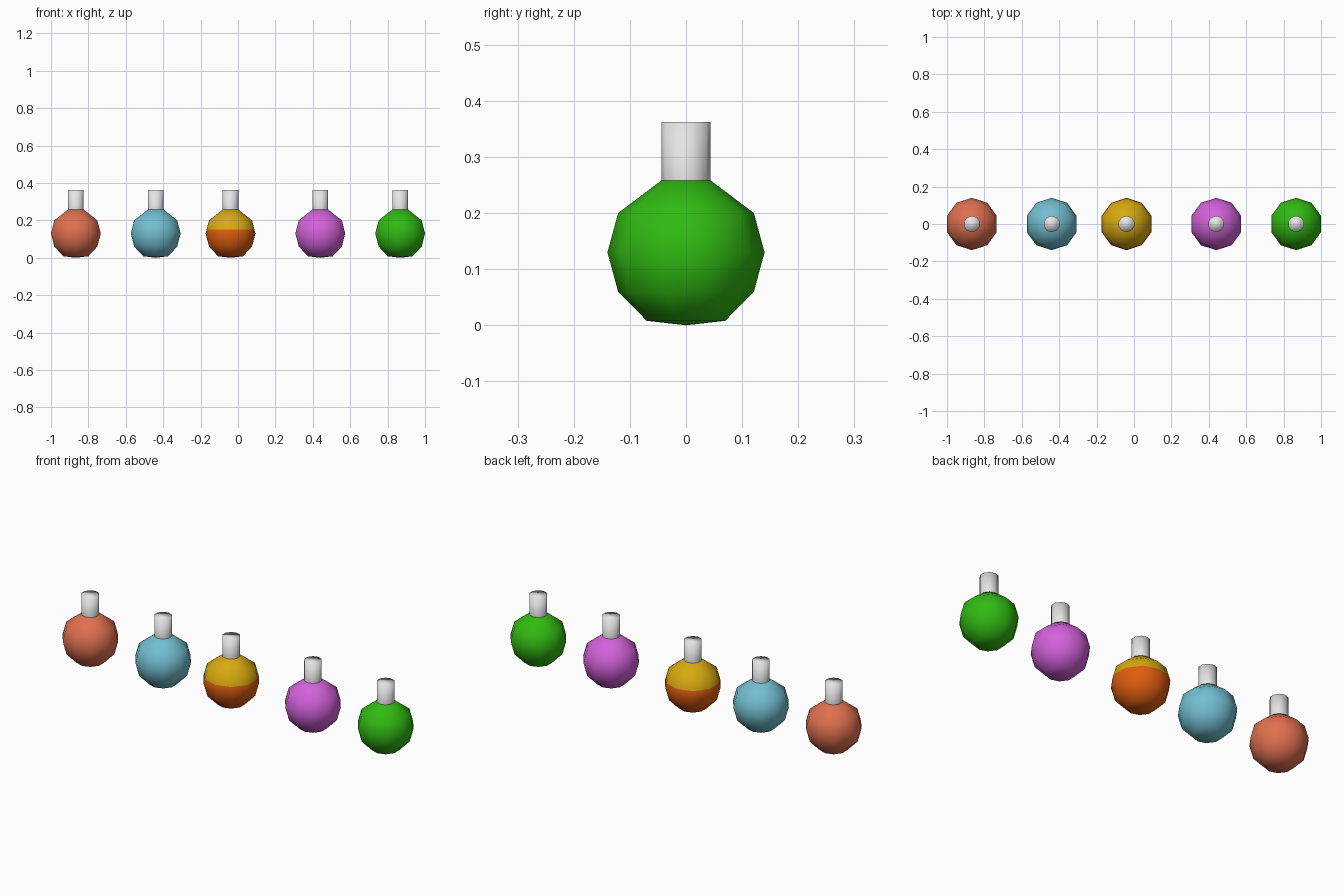
import bpy, bmesh, math

if "Cube" in bpy.data.objects:
    bpy.data.objects.remove(bpy.data.objects["Cube"])

SIDES = 10
NECK_R, NECK_Z0, NECK_Z1 = 0.044, 0.258, 0.362


def material(name, rgb):
    m = bpy.data.materials.new(name)
    m.diffuse_color = (*rgb, 1.0)
    m.use_nodes = True
    m.node_tree.nodes["Principled BSDF"].inputs["Base Color"].default_value = m.diffuse_color
    return m


def lathe(name, profile, x, mats, split_z=None):
    """Revolve (radius, z) points around z; radius 0 makes a pole."""
    bm = bmesh.new()
    rings = []
    for r, z in profile:
        if r == 0:
            rings.append([bm.verts.new((0, 0, z))])
        else:
            rings.append([bm.verts.new((r * math.sin(math.tau * i / SIDES),
                                        r * math.cos(math.tau * i / SIDES), z))
                          for i in range(SIDES)])
    for a, b in zip(rings, rings[1:]):
        for i in range(SIDES):
            j = (i + 1) % SIDES
            if len(a) == 1:
                bm.faces.new((a[0], b[i], b[j]))
            else:
                bm.faces.new((a[i], a[j], b[j], b[i]))
    bm.faces.new(rings[-1])  # flat cap
    bmesh.ops.recalc_face_normals(bm, faces=bm.faces)
    for f in bm.faces:
        f.smooth = True
        if split_z is not None and f.calc_center_median().z > split_z:
            f.material_index = 1
    me = bpy.data.meshes.new(name)
    bm.to_mesh(me)
    bm.free()
    for m in mats:
        me.materials.append(m)
    ob = bpy.data.objects.new(name, me)
    ob.location.x = x
    bpy.context.collection.objects.link(ob)
    return ob


white = material("neck white", (0.78, 0.78, 0.78))
coral = material("coral", (0.74, 0.16, 0.08))
blue = material("pale blue", (0.17, 0.52, 0.64))
orange = material("orange", (0.74, 0.11, 0.005))
yellow = material("yellow", (0.68, 0.40, 0.005))
magenta = material("magenta", (0.65, 0.12, 0.70))
green = material("green", (0.03, 0.49, 0.006))

# bulb: low sphere with a flattened base, narrowing to the neck
bulb = [(0, 0.002), (0.07, 0.008), (0.121, 0.06), (0.14, 0.13),
        (0.121, 0.20), (NECK_R, NECK_Z0)]
bulb[0] = (0, 0.0)
FILL = 0.152  # colour line of the two-tone flask
two_tone = bulb[:4] + [(0.134, FILL)] + bulb[4:]

flasks = [("coral", -0.867, [coral]), ("blue", -0.44, [blue]),
          ("two_tone", -0.04, [orange, yellow]),
          ("magenta", 0.44, [magenta]), ("green", 0.867, [green])]

for name, x, mats in flasks:
    split = len(mats) > 1
    lathe(name + "_flask_bulb", two_tone if split else bulb, x, mats,
          FILL if split else None)
    # neck with closed top
    lathe(name + "_flask_neck", [(NECK_R, NECK_Z0), (NECK_R, NECK_Z1)], x, [white])
